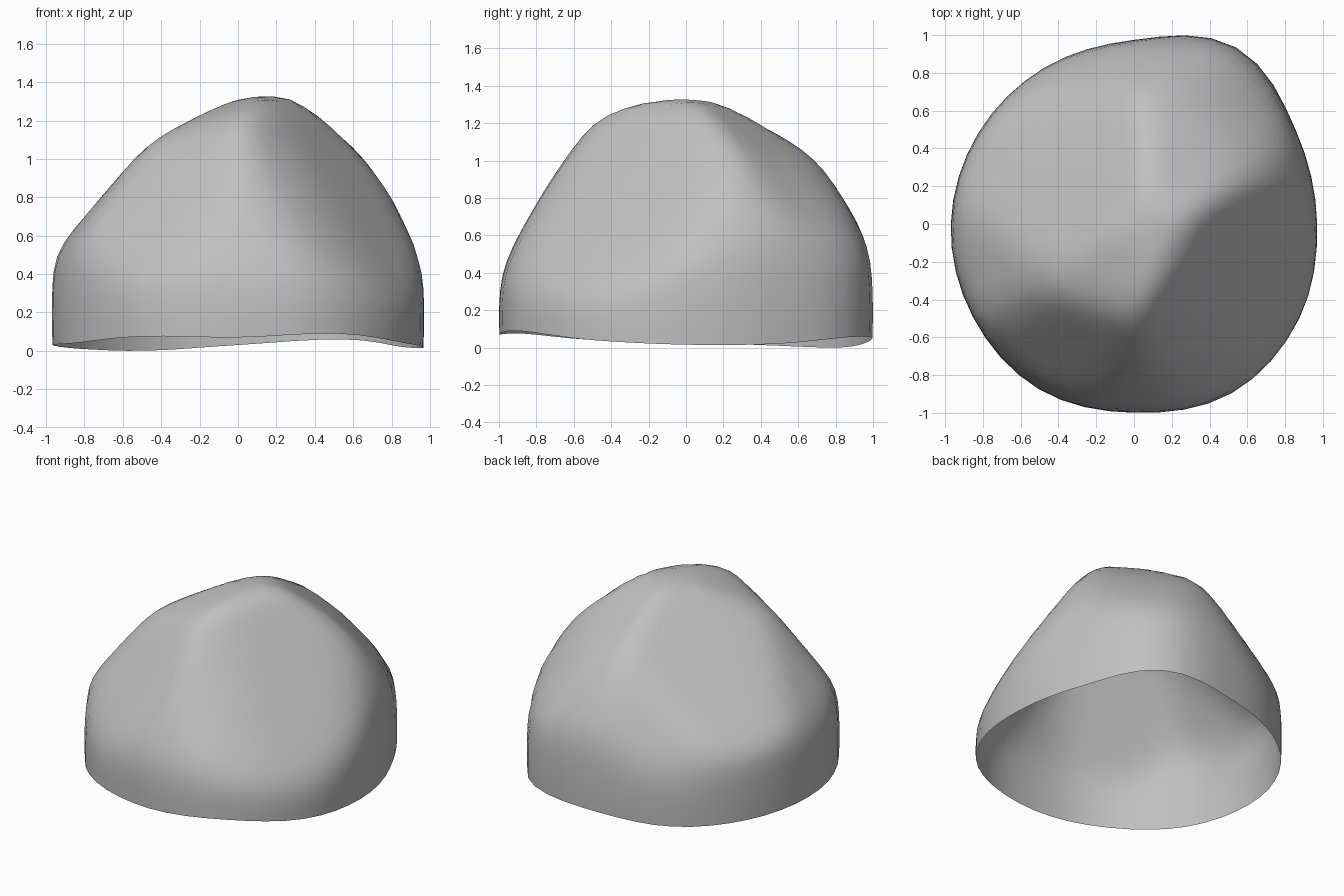
import bpy, bmesh
from math import sin, cos, atan2, pi, floor
from mathutils import Vector

cube = bpy.data.objects.get("Cube")
if cube:
    bpy.data.objects.remove(cube, do_unlink=True)

SEGMENTS, RINGS, HARDNESS = 48, 22, 32
CENTRE = Vector((0, 0, 0.2))

# Outline radius and rim height every 30 degrees, counter-clockwise from +x
OUTLINE = [.97, .99, 1.08, .975, .955, .955, .97, .985, 1.01, 1, 1.035, 1.01]
RIM = [.015, .02, .06, .03, 0, .01, .03, .04, .075, .07, .09, .04]

# Broken faces of the boulder: direction and distance from the origin
FACETS = [
    ((.31, .49, .81), 1.2),      # back left slope
    ((.56, .56, .61), 1.155),    # back left corner
    ((.10, .84, .53), 1.15),     # back edge
    ((-.41, .79, .46), 1.03),    # back right edge
    ((.72, -.38, .58), .985),    # front left slope
    ((.90, .10, .42), 1.09),     # left shoulder
    ((.52, -.62, .58), 1.035),   # front corner
    ((.05, -.88, .47), 1.075),   # front edge
    ((-.58, .37, .73), 1.0),     # back right slope
    ((-.78, -.10, .60), 1.055),  # right shoulder
    ((-.40, -.72, .55), 1.04),   # front right slope
    ((-.35, -.20, .90), 1.21),   # crown
    ((0, 0, 1), 1.335),          # flat tip
]


def around(values, angle):
    """Smooth cyclic interpolation of evenly spaced values."""
    f = angle / (2 * pi) * len(values)
    i = floor(f)
    t = f - i
    a, b, c, d = (values[(i + k) % len(values)] for k in (-1, 0, 1, 2))
    return b + t / 2 * (c - a + t * (2*a - 5*b + 4*c - d + t * (3*(b - c) + d - a)))


def surface(angle, lift):
    """Point on the rounded intersection of the wall and the facets."""
    ray = Vector((cos(angle) * cos(lift), sin(angle) * cos(lift), sin(lift)))
    wall = ((cos(lift) / around(OUTLINE, angle)) ** 2 + (sin(lift) / 2) ** 2) ** .5
    total = wall ** HARDNESS
    for direction, distance in FACETS:
        n = Vector(direction)
        total += max(0, n.dot(ray) / (distance - n.dot(CENTRE))) ** HARDNESS
    return CENTRE + ray * total ** (-1 / HARDNESS)


# Boulder shell, open underneath
bm = bmesh.new()
rings = []
for j in range(RINGS):
    ring = []
    for i in range(SEGMENTS):
        angle = 2 * pi * i / SEGMENTS
        low = atan2(around(RIM, angle) - CENTRE.z, around(OUTLINE, angle))
        ring.append(bm.verts.new(surface(angle, low + (pi / 2 - low) * j / RINGS)))
    rings.append(ring)
top = bm.verts.new(surface(0, pi / 2))
for lower, upper in zip(rings, rings[1:]):
    for i in range(SEGMENTS):
        k = (i + 1) % SEGMENTS
        bm.faces.new((lower[i], lower[k], upper[k], upper[i]))
for i in range(SEGMENTS):
    bm.faces.new((rings[-1][i], rings[-1][(i + 1) % SEGMENTS], top))
for face in bm.faces:
    face.smooth = True

mesh = bpy.data.meshes.new("boulder")
bm.to_mesh(mesh)
bm.free()
boulder = bpy.data.objects.new("boulder", mesh)
bpy.context.collection.objects.link(boulder)

# Stone colour
stone = bpy.data.materials.new("grey stone")
stone.use_nodes = True
colour = (.53, .53, .53, 1)
stone.diffuse_color = colour
stone.node_tree.nodes["Principled BSDF"].inputs["Base Color"].default_value = colour
mesh.materials.append(stone)
